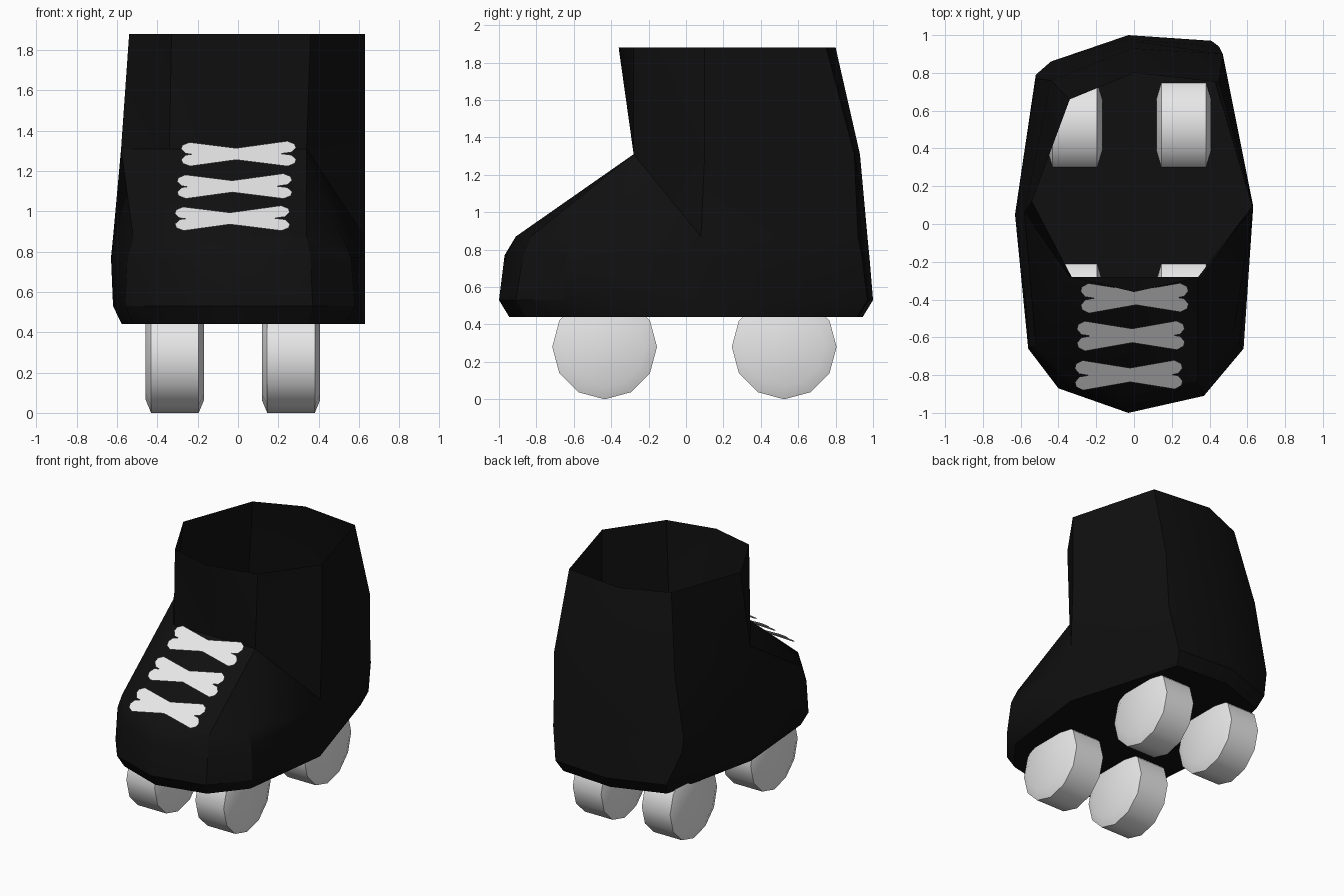
import bpy, bmesh, math
from mathutils import Vector, Matrix

cube = bpy.data.objects.get("Cube")
if cube:
    bpy.data.objects.remove(cube)


def material(name, rgb):
    mat = bpy.data.materials.new(name)
    mat.use_nodes = True
    mat.diffuse_color = (*rgb, 1)
    bsdf = next(n for n in mat.node_tree.nodes if n.type == 'BSDF_PRINCIPLED')
    bsdf.inputs["Base Color"].default_value = (*rgb, 1)
    return mat


black = material("black leather", (0.005, 0.005, 0.005))
white = material("white", (0.8, 0.8, 0.8))


def finish(bm, name, mat, angle=None):
    mesh = bpy.data.meshes.new(name)
    bm.to_mesh(mesh)
    bm.free()
    mesh.materials.append(mat)
    obj = bpy.data.objects.new(name, mesh)
    bpy.context.collection.objects.link(obj)
    if angle:
        bpy.ops.object.select_all(action='DESELECT')
        obj.select_set(True)
        bpy.context.view_layer.objects.active = obj
        bpy.ops.object.shade_smooth_by_angle(angle=math.radians(angle))
    return obj


def loft(bm, rings):
    """Join rings, given top to bottom, with triangles."""
    loops = [[bm.verts.new(p) for p in ring] for ring in rings]
    count = len(loops[0])
    for upper, lower in zip(loops, loops[1:]):
        for j in range(count):
            k = (j + 1) % count
            bm.faces.new((upper[j], upper[k], lower[j]))
            bm.faces.new((upper[k], lower[k], lower[j]))
    return loops


# Boot outlines: heel, heel corner, side, toe side, toe corner, toe, then back round
rim = [(0, .8), (.45, .75), (.63, .1), (.36, -.28), (.36, -.28),
       (0, -.36), (-.33, -.28), (-.33, -.28), (-.54, .12), (-.34, .66)]
ankle = [(-.01, .93), (.47, .9), (.63, .1), (.34, -.28), (.34, -.28),
         (0, -.28), (-.34, -.28), (-.34, -.28), (-.58, .06), (-.44, .76)]
toe_top = [(-.02, .97), (.46, .92), (.63, .08), (.52, -.62), (.34, -.83),
           (-.03, -.91), (-.36, -.82), (-.52, -.64), (-.62, .05), (-.52, .77)]
bulge = [(-.03, .98), (.45, .94), (.63, .08), (.56, -.64), (.36, -.87),
         (-.03, -.97), (-.38, -.84), (-.55, -.65), (-.63, .05), (-.52, .79)]
welt = [(-.03, 1), (.41, .97), (.63, .08), (.58, -.66), (.37, -.91),
        (-.03, -1), (-.4, -.87), (-.56, -.66), (-.62, .05), (-.44, .86)]
sole = [(x if x > .6 else x * .93, y * .945) for x, y in welt]

bm = bmesh.new()
levels = [(rim, 1.88), (ankle, 1.31), (toe_top, .87), (bulge, .77), (welt, .53), (sole, .44)]
loops = loft(bm, [[(x, y, z) for x, y in ring] for ring, z in levels])
bm.faces.new(loops[-1])
bmesh.ops.remove_doubles(bm, verts=bm.verts[:], dist=.0005)
bmesh.ops.recalc_face_normals(bm, faces=bm.faces[:])
finish(bm, "boot", black, 30)


# Wheels: twelve-sided discs with chamfered rims
def wheel(name, x, y):
    bm = bmesh.new()
    sides, radius = 12, .28
    rings = []
    for dx, r in ((-.145, .215), (-.118, radius), (.118, radius), (.145, .215)):
        turns = [math.tau * i / sides for i in range(sides)]
        rings.append([bm.verts.new((x + dx, y + r * math.sin(t), radius - r * math.cos(t)))
                      for t in turns])
    for a, b in zip(rings, rings[1:]):
        for j in range(sides):
            k = (j + 1) % sides
            bm.faces.new((a[j], a[k], b[k], b[j]))
    bm.faces.new(rings[0])
    bm.faces.new(rings[-1])
    bmesh.ops.recalc_face_normals(bm, faces=bm.faces[:])
    finish(bm, name, white, 32)


for end, y in (("front", -.435), ("rear", .525)):
    for side, x in (("left", .263), ("right", -.313)):
        wheel(f"{end}_{side}_wheel", x, y)


# Laces: flat strips with clipped ends, crossing in pairs up the tongue
slope = Matrix.Rotation(math.atan(.78), 3, 'X')


def lace(name, centre, tilt, lift):
    half, width, clip = .288, .046, .03
    outline = [(-half, -width + clip), (-half + clip, -width), (half - clip, -width),
               (half, -width + clip), (half, width - clip), (half - clip, width),
               (-half + clip, width), (-half, width - clip)]
    bm = bmesh.new()
    spin = Matrix.Rotation(tilt, 3, 'Z')
    bm.faces.new([bm.verts.new(Vector(centre) + slope @ (spin @ Vector((u, v, 0))
                                                         + Vector((0, 0, lift))))
                  for u, v in outline])
    finish(bm, name, white)


for row, centre in enumerate([(-.028, -.798, .963), (-.017, -.59, 1.122), (.003, -.39, 1.283)]):
    lace(f"lace_{row}_rising", centre, .22, .004)
    lace(f"lace_{row}_falling", centre, -.2, 0)
